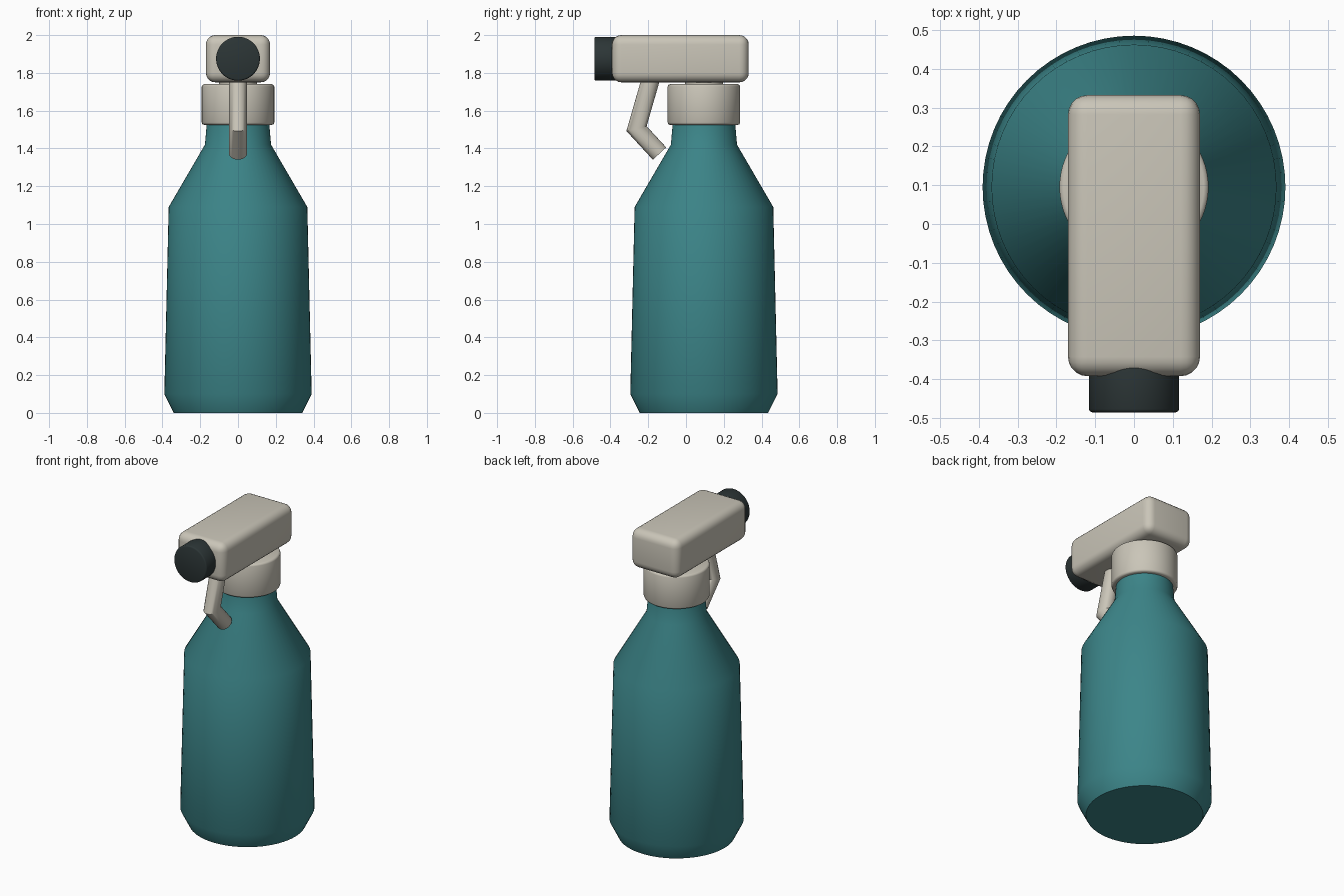
import bpy, bmesh, math
from mathutils import Matrix, Vector

cube = bpy.data.objects.get("Cube")
if cube:
    bpy.data.objects.remove(cube, do_unlink=True)

AXIS_Y = 0.095  # the bottle axis sits behind the origin


def material(name, rgb):
    m = bpy.data.materials.new(name)
    m.use_nodes = True
    colour = (*rgb, 1.0)
    m.diffuse_color = colour
    m.node_tree.nodes["Principled BSDF"].inputs["Base Color"].default_value = colour
    return m


teal = material("teal plastic", (0.045, 0.235, 0.25))
cream = material("cream plastic", (0.59, 0.56, 0.48))
black = material("dark plastic", (0.025, 0.036, 0.037))


def finish(obj, mat, angle=30):
    obj.data.materials.append(mat)
    bpy.ops.object.select_all(action="DESELECT")
    bpy.context.view_layer.objects.active = obj
    obj.select_set(True)
    bpy.ops.object.shade_smooth_by_angle(angle=math.radians(angle))
    return obj


def from_bmesh(name, bm, mat, angle=30):
    bmesh.ops.recalc_face_normals(bm, faces=bm.faces)
    mesh = bpy.data.meshes.new(name)
    bm.to_mesh(mesh)
    bm.free()
    obj = bpy.data.objects.new(name, mesh)
    bpy.context.collection.objects.link(obj)
    return finish(obj, mat, angle)


def lathe(name, profile, mat, matrix, angle=30, sides=64):
    """Spin a (radius, height) profile into a closed capped solid."""
    bm = bmesh.new()
    rings = []
    for r, z in profile:
        rings.append([bm.verts.new((r * math.cos(a), r * math.sin(a), z))
                      for a in (math.tau * i / sides for i in range(sides))])
    for low, high in zip(rings, rings[1:]):
        for i in range(sides):
            j = (i + 1) % sides
            bm.faces.new((low[i], low[j], high[j], high[i]))
    bm.faces.new(rings[0])
    bm.faces.new(rings[-1])
    bm.transform(matrix)
    return from_bmesh(name, bm, mat, angle)


def rounded_cylinder(name, radius, length, edge, mat, matrix):
    mid = edge * 0.3
    lower = [(radius - edge, 0), (radius - mid, mid), (radius, edge)]
    upper = [(r, length - z) for r, z in reversed(lower)]
    return lathe(name, lower + upper, mat, matrix, 50)


upright = Matrix.Translation((0, AXIS_Y, 0))

# Bottle: chamfered foot, tapering body, sloped shoulder and neck
lathe("bottle", [(0.34, 0), (0.39, 0.10), (0.367, 1.09), (0.175, 1.42),
                 (0.163, 1.56)], teal, upright, 40)

# Screw collar
rounded_cylinder("collar", 0.192, 0.215, 0.012, cream,
                 Matrix.Translation((0, AXIS_Y, 1.525)))

# Hidden stem joining the collar to the head
lathe("stem", [(0.10, 1.70), (0.10, 1.80)], cream, upright)

# Spray head: rounded block
bm = bmesh.new()
bmesh.ops.create_cube(bm, size=1)
bm.transform(Matrix.Translation((0, -0.03, 1.875)) @ Matrix.Diagonal((0.34, 0.724, 0.25, 1)))
bmesh.ops.bevel(bm, geom=bm.edges[:], offset=0.05, segments=5, profile=0.5, affect="EDGES")
from_bmesh("spray_head", bm, cream, 40)

# Nozzle: round cap pointing forward
rounded_cylinder("nozzle", 0.116, 0.16, 0.008, black,
                 Matrix.Translation((0, -0.485, 1.875)) @ Matrix.Rotation(-math.pi / 2, 4, "X"))

# Trigger: bent rod with a mitred elbow
path = [Vector(p) for p in ((0, -0.18, 1.79), (0, -0.262, 1.505), (0, -0.14, 1.373))]
directions = [(b - a).normalized() for a, b in zip(path, path[1:])]
planes = [directions[0], (directions[0] + directions[1]).normalized(), directions[1]]
bm = bmesh.new()
sides = 24
rings = []
for point, normal, along in zip(path, planes, [directions[0], *directions]):
    across = Vector((1, 0, 0))
    outward = normal.cross(across)
    stretch = 1 / normal.dot(along)
    ring = []
    for i in range(sides):
        a = math.tau * i / sides
        offset = across * math.cos(a) + outward * math.sin(a) * stretch
        ring.append(bm.verts.new(point + offset * 0.048))
    rings.append(ring)
for top, bottom in zip(rings, rings[1:]):
    for i in range(sides):
        j = (i + 1) % sides
        bm.faces.new((top[i], top[j], bottom[j], bottom[i]))
bm.faces.new(rings[0])
bm.faces.new(rings[-1])
from_bmesh("trigger", bm, cream, 40)
